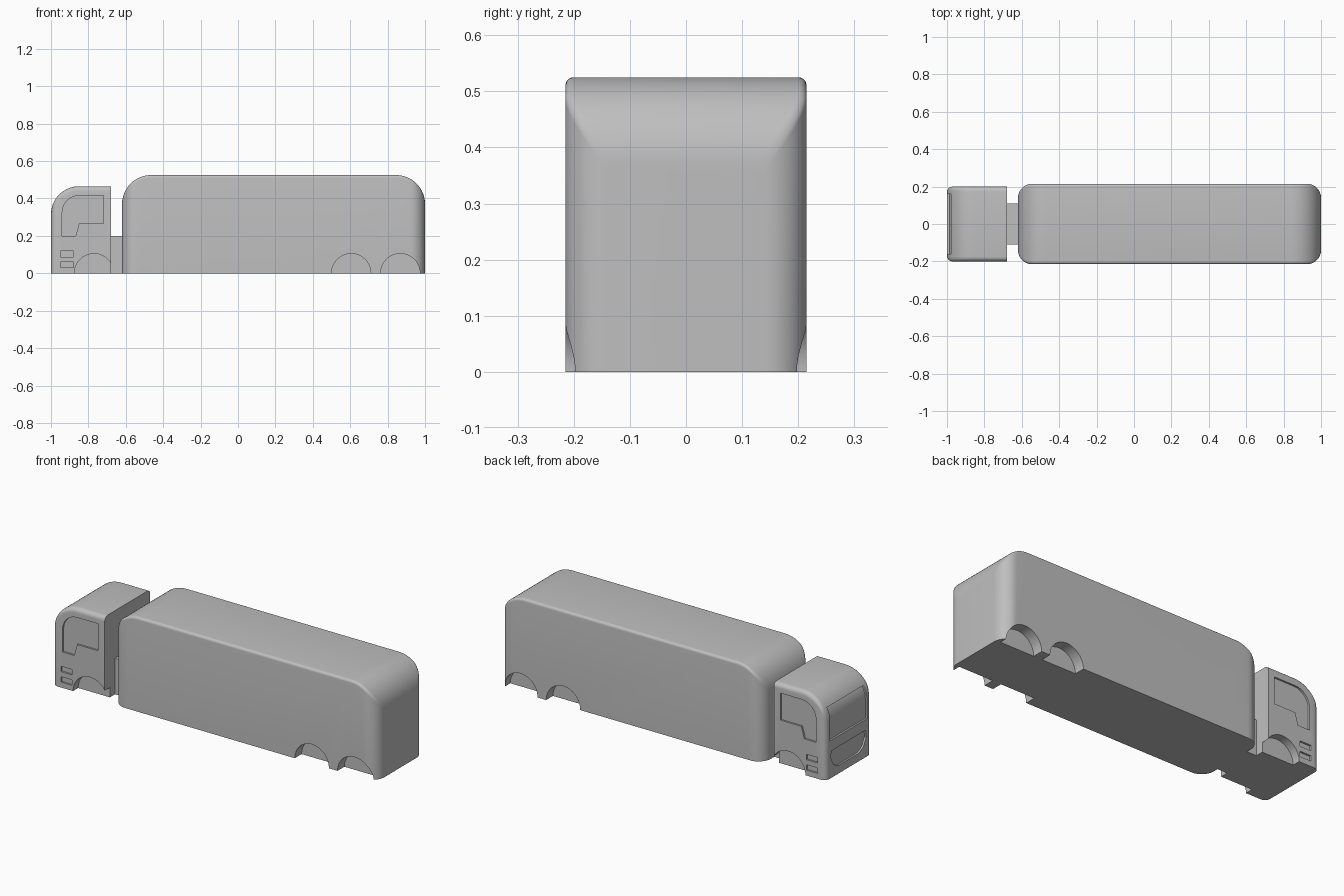
import bpy, bmesh, math

if "Cube" in bpy.data.objects:
    bpy.data.objects.remove(bpy.data.objects["Cube"])

grey = bpy.data.materials.new("light grey")
grey.diffuse_color = (0.52, 0.52, 0.52, 1)
grey.use_nodes = True
grey.node_tree.nodes["Principled BSDF"].inputs["Base Color"].default_value = grey.diffuse_color


def make(name, bm):
    bmesh.ops.recalc_face_normals(bm, faces=bm.faces)
    me = bpy.data.meshes.new(name)
    bm.to_mesh(me)
    bm.free()
    me.materials.append(grey)
    ob = bpy.data.objects.new(name, me)
    bpy.context.collection.objects.link(ob)
    return ob


def drop(d, r):
    """How far a quarter-round of radius r falls at distance d from the end."""
    return 0 if d >= r else r - math.sqrt(max(0, r * r - (r - d) ** 2))


def rounded_body(name, x0, x1, w, h, side_r, plan_r, edge_r, z0=0, round_rear=True):
    """Box lofted along x: ends rounded in side and plan view, soft top edges."""
    steps = 16
    ds = [side_r * (1 - math.cos(math.pi / 2 * i / steps)) for i in range(steps + 1)]
    xs = [x0 + d for d in ds]
    xs += [x1 - d for d in reversed(ds)] if round_rear else [x1]
    bm = bmesh.new()
    rings = []
    for x in xs:
        d = min(x - x0, x1 - x) if round_rear else x - x0
        hw, top = w - drop(d, plan_r), h - drop(d, side_r)
        arc = [(hw - edge_r + edge_r * math.cos(a), top - edge_r + edge_r * math.sin(a))
               for a in [math.pi / 2 * i / 6 for i in range(7)]]
        ring = [(hw, z0)] + arc + [(-y, z) for y, z in reversed(arc)] + [(-hw, z0)]
        rings.append([bm.verts.new((x, y, z)) for y, z in ring])
    n = len(rings[0])
    for a, b in zip(rings, rings[1:]):
        for i in range(n):
            j = (i + 1) % n
            bm.faces.new((a[i], a[j], b[j], b[i]))
    bm.faces.new(rings[0])
    bm.faces.new(rings[-1])
    return make(name, bm)


def prism(points, axis, lo, hi):
    """Outline extruded along x or y, used as a cutter."""
    bm = bmesh.new()
    place = (lambda u, v, d: (u, d, v)) if axis == 'y' else (lambda u, v, d: (d, u, v))
    a = [bm.verts.new(place(u, v, lo)) for u, v in points]
    b = [bm.verts.new(place(u, v, hi)) for u, v in points]
    bm.faces.new(a)
    bm.faces.new(b)
    for i in range(len(a)):
        j = (i + 1) % len(a)
        bm.faces.new((a[i], a[j], b[j], b[i]))
    ob = make("cutter", bm)
    ob.hide_render = True
    return ob


def combine(ob, other, op='DIFFERENCE'):
    mod = ob.modifiers.new("bool", 'BOOLEAN')
    mod.operation, mod.object, mod.solver = op, other, 'EXACT'
    bpy.context.view_layer.objects.active = ob
    bpy.ops.object.modifier_apply(modifier=mod.name)
    bpy.data.objects.remove(other)


def rect(u0, u1, v0, v1):
    return [(u0, v0), (u1, v0), (u1, v1), (u0, v1)]


def cut_both_sides(ob, points, inner):
    for lo, hi in ((inner, 0.3), (-0.3, -inner)):
        combine(ob, prism(points, 'y', lo, hi))


def wheel_arch(ob, x, r=0.105):
    circle = [(x + r * math.cos(2 * math.pi * i / 48 + 0.03),
               r * math.sin(2 * math.pi * i / 48 + 0.03)) for i in range(48)]
    cut_both_sides(ob, circle, 0.155)


# cab shell with a slightly smaller core, so every cut detail is a shallow recess
cab = rounded_body("cab", -1, -0.68, 0.2, 0.465, 0.15, 0.03, 0.025, round_rear=False)
core = rounded_body("cab_core", -0.99, -0.69, 0.19, 0.455, 0.14, 0.02, 0.015,
                    z0=0.01, round_rear=False)

# side windows with a rounded front corner and a dropped front part
window = [(-0.72, 0.265), (-0.72, 0.415)]
window += [(-0.85 - 0.09 * math.sin(a), 0.325 + 0.09 * math.cos(a))
           for a in [math.pi / 2 * i / 8 for i in range(9)]]
window += [(-0.94, 0.2), (-0.868, 0.2), (-0.85, 0.265)]
cut_both_sides(cab, window, 0.175)

# side vents
for z in (0.03, 0.088):
    cut_both_sides(cab, rect(-0.95, -0.88, z, z + 0.03), 0.175)

# windscreen and front grille
combine(cab, prism([(-0.165, 0.21), (0.165, 0.21), (0.16, 0.39), (-0.16, 0.39)],
                   'x', -1.1, -0.95))
half = [(0.09, 0.045), (0.13, 0.065), (0.155, 0.11), (0.15, 0.15)]
combine(cab, prism(half + [(-y, z) for y, z in reversed(half)], 'x', -1.1, -0.97))
combine(cab, core, 'UNION')
wheel_arch(cab, -0.77)

# trailer with two axles
trailer = rounded_body("trailer", -0.62, 1, 0.215, 0.525, 0.155, 0.075, 0.015)
for x in (0.605, 0.868):
    wheel_arch(trailer, x)

# coupling between cab and trailer
coupling = prism(rect(-0.68, -0.62, 0, 0.2), 'y', -0.11, 0.11)
coupling.name = "coupling"
coupling.hide_render = False

for ob in (cab, trailer):
    bpy.ops.object.select_all(action='DESELECT')
    ob.select_set(True)
    bpy.context.view_layer.objects.active = ob
    bpy.ops.object.shade_smooth_by_angle(angle=math.radians(30))
